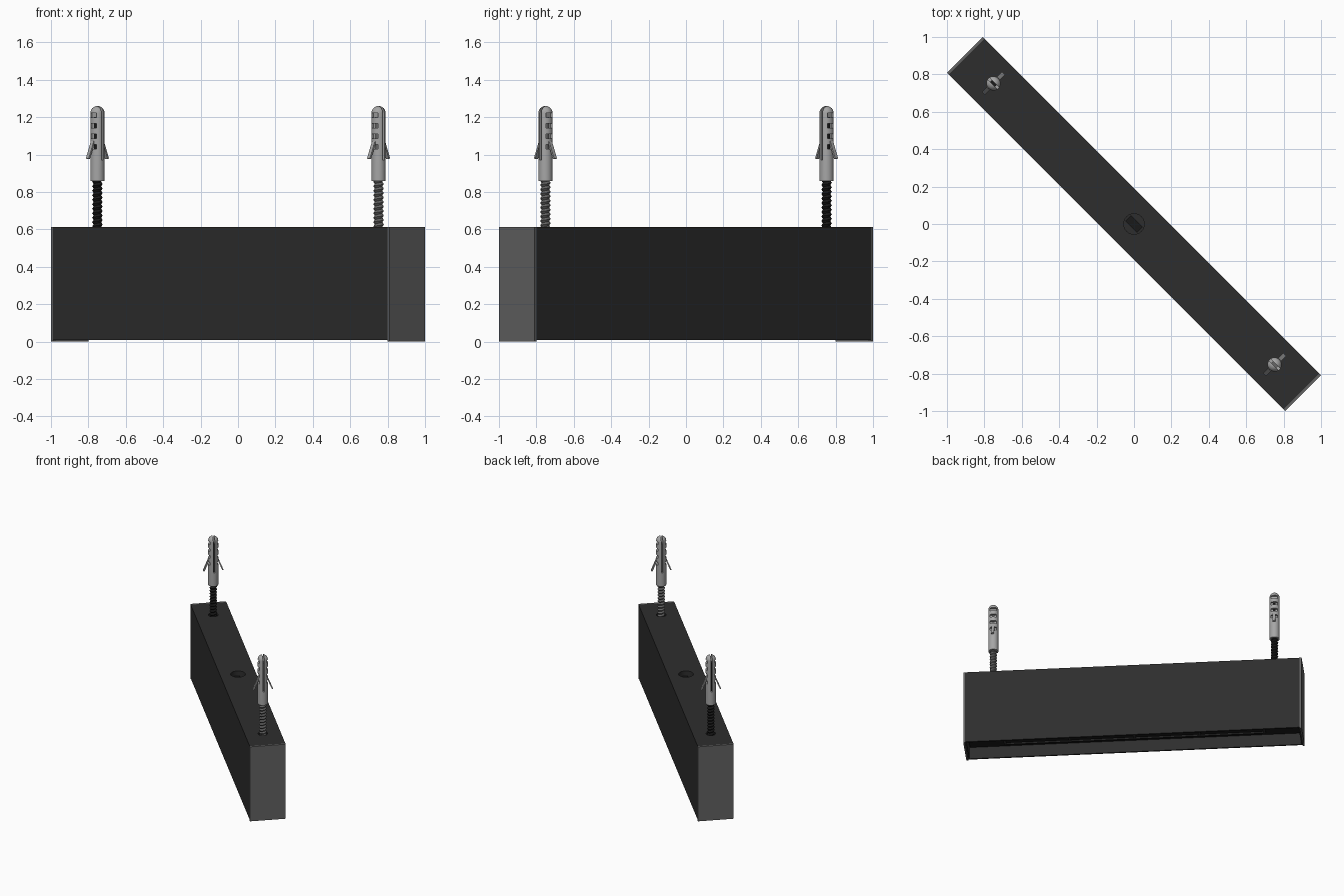
import bpy, bmesh, math
from mathutils import Matrix, Vector

old = bpy.data.objects.get("Cube")
if old:
    bpy.data.objects.remove(old, do_unlink=True)

TURN = math.radians(-45)      # the bar lies diagonally
HALF, WIDE, TOP = 1.279, 0.27, 0.612
CAP = 0.014
SCREW_X = 1.063


def material(name, value):
    m = bpy.data.materials.new(name)
    m.use_nodes = True
    col = (value, value, value, 1)
    m.diffuse_color = col
    m.node_tree.nodes["Principled BSDF"].inputs["Base Color"].default_value = col
    return m


BODY = material("charcoal", 0.027)
END = material("end grey", 0.125)
BLACK = material("black", 0.010)
STEEL = material("steel grey", 0.13)
PLASTIC = material("plastic grey", 0.38)


def finish(bm, name, mat=None, smooth=False):
    bmesh.ops.remove_doubles(bm, verts=bm.verts, dist=1e-5)
    bmesh.ops.recalc_face_normals(bm, faces=bm.faces)
    me = bpy.data.meshes.new(name)
    bm.to_mesh(me)
    bm.free()
    ob = bpy.data.objects.new(name, me)
    bpy.context.collection.objects.link(ob)
    if mat:
        me.materials.append(mat)
    if smooth:
        shade(ob)
    return ob


def activate(ob):
    bpy.ops.object.select_all(action='DESELECT')
    ob.select_set(True)
    bpy.context.view_layer.objects.active = ob


def shade(ob):
    activate(ob)
    bpy.ops.object.shade_smooth_by_angle(angle=math.radians(35))


def add_box(bm, lo, hi):
    lo, hi = Vector(lo), Vector(hi)
    size = hi - lo
    mat = Matrix.Translation((lo + hi) / 2) @ Matrix.Diagonal((*size, 1))
    bmesh.ops.create_cube(bm, size=1, matrix=mat)


def box(name, lo, hi, mat=None):
    bm = bmesh.new()
    add_box(bm, lo, hi)
    return finish(bm, name, mat)


def lathe(name, profile, x=0, mat=None, sides=24, lead=0):
    """Revolve (radius, z) points; lead joins the seam some points higher, as a helix."""
    bm = bmesh.new()
    pitch = profile[lead][1] - profile[0][1]
    rings = []
    for i in range(sides):
        a = math.tau * i / sides
        rings.append([bm.verts.new((x + r * math.cos(a), r * math.sin(a), z + pitch * i / sides))
                      for r, z in profile])
    for i in range(sides):
        shift = lead if i == sides - 1 else 0
        a, b = rings[i], rings[(i + 1) % sides]
        for j in range(len(profile) - 1 - shift):
            bm.faces.new((a[j], b[j + shift], b[j + 1 + shift], a[j + 1]))
    return finish(bm, name, mat, smooth=True)


def rod(name, x, r, z0, z1, mat=None):
    return lathe(name, [(0, z0), (r, z0), (r, z1), (0, z1)], x, mat)


def cut(ob, cutters):
    for c in cutters:
        mod = ob.modifiers.new("cut", 'BOOLEAN')
        mod.operation = 'DIFFERENCE'
        mod.solver = 'EXACT'
        mod.object = c
        activate(ob)
        bpy.ops.object.modifier_apply(modifier=mod.name)
        bpy.data.objects.remove(c, do_unlink=True)


parts = []

# Housing with open underside, cable hole and screw holes
body = box("housing", (-HALF + CAP, -WIDE / 2, 0.008), (HALF - CAP, WIDE / 2, TOP), BODY)
cut(body, [box("recess", (-1.255, -0.123, -0.1), (1.255, 0.123, 0.11)),
           rod("cable_hole", 0, 0.055, 0.55, 0.7)]
    + [rod("screw_hole", s * SCREW_X, 0.036, 0.55, 0.7) for s in (-1, 1)])
parts.append(body)

# Strip across the cable hole
parts.append(box("cable_clamp", (-0.045, -0.022, 0.545), (0.045, 0.022, 0.575), BLACK))

# End caps reach slightly below the housing
for side, s in (("right", -1), ("left", 1)):
    xs = sorted((s * HALF, s * (HALF - CAP)))
    parts.append(box(side + "_end_cap", (xs[0], -WIDE / 2, 0), (xs[1], WIDE / 2, TOP), END))

# Lamp panel inside the recess, with a frame and crossbars
parts.append(box("lamp_panel", (-1.25, -0.12, 0.104), (1.25, 0.12, 0.112), BLACK))
bm = bmesh.new()
for s in (-1, 1):
    ys = sorted((s * 0.075, s * 0.09))
    add_box(bm, (-0.98, ys[0], 0.094), (0.98, ys[1], 0.106))
for i in range(5):
    x = (i - 2) * 0.49
    add_box(bm, (x - 0.01, -0.09, 0.094), (x + 0.01, 0.09, 0.106))
parts.append(finish(bm, "lamp_frame", BODY))

# Screws and wall plugs
for side, s, metal in (("right", -1, BLACK), ("left", 1, STEEL)):
    x = s * SCREW_X
    pitch = 0.024
    thread = [(0.028 if i % 2 else 0.020, 0.54 + i * pitch / 2) for i in range(29)]
    parts.append(lathe(side + "_screw_thread", thread, x, metal, 20, lead=2))
    parts.append(rod(side + "_screw_core", x, 0.019, 0.54, 1.2, metal))

    R, z0, z1 = 0.038, 0.86, 1.26
    dome = [(R * math.cos(t * math.pi / 12), z1 - R + R * math.sin(t * math.pi / 12))
            for t in range(6)]
    plug = lathe(side + "_wall_plug", [(0, z0), (R, z0)] + dome + [(0, z1)], x, PLASTIC)
    cutters = [box("slit", (x - 0.1, -0.006, 0.97), (x + 0.1, 0.006, 1.3))]
    for i in range(4):
        z = 1.03 + i * 0.056
        for v in (-1, 1):
            ys = sorted((v * 0.016, v * 0.06))
            cutters.append(box("notch", (x - 0.024, ys[0], z), (x + 0.024, ys[1], z + 0.024)))
    cut(plug, cutters)
    shade(plug)
    parts.append(plug)

    # Flared anchor wings
    bm = bmesh.new()
    for v in (-1, 1):
        start, end = Vector((x, v * 0.034, 1.07)), Vector((x, v * 0.072, 0.978))
        d = end - start
        mat = (Matrix.Translation((start + end) / 2)
               @ d.to_track_quat('Z', 'X').to_matrix().to_4x4()
               @ Matrix.Diagonal((0.010, 0.022, d.length, 1)))
        # the thin side faces outward, the wide side runs along the bar
        turn = Matrix.Rotation(math.atan2(-d.y, d.z), 4, 'X')
        mat = Matrix.Translation((start + end) / 2) @ turn @ Matrix.Diagonal((0.022, 0.010, d.length, 1))
        bmesh.ops.create_cube(bm, size=1, matrix=mat)
    parts.append(finish(bm, side + "_plug_wings", PLASTIC))

for ob in parts:
    ob.rotation_euler.z = TURN
